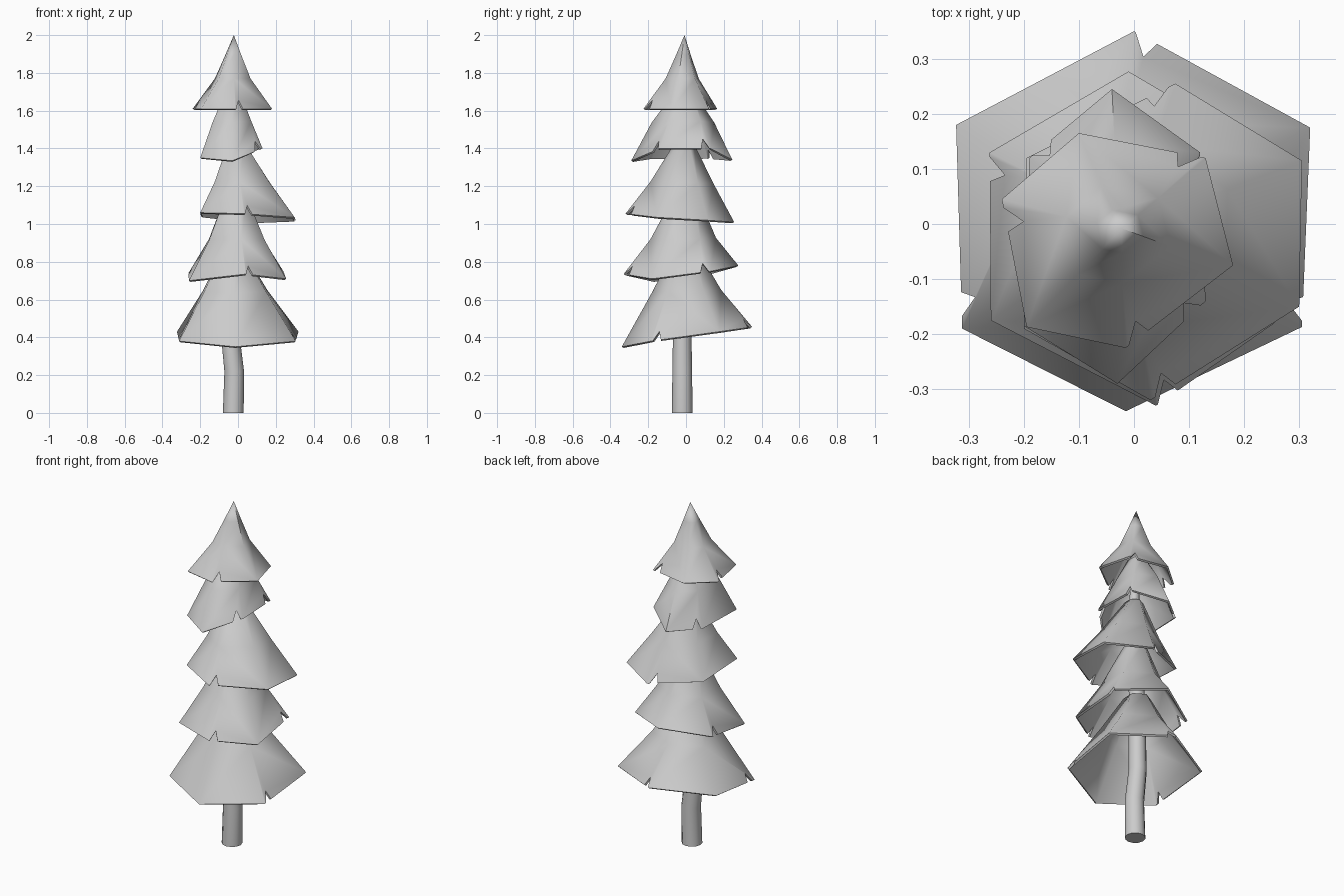
import bpy, math
from mathutils import Vector

if "Cube" in bpy.data.objects:
    bpy.data.objects.remove(bpy.data.objects["Cube"])


def make_object(name, verts, faces, thickness=0.0, angle=62):
    mesh = bpy.data.meshes.new(name)
    mesh.from_pydata([tuple(v) for v in verts], [], faces)
    obj = bpy.data.objects.new(name, mesh)
    bpy.context.collection.objects.link(obj)
    bpy.ops.object.select_all(action='DESELECT')
    obj.select_set(True)
    bpy.context.view_layer.objects.active = obj
    if thickness:
        mod = obj.modifiers.new("shell", 'SOLIDIFY')
        mod.thickness = thickness
        mod.offset = -1
        bpy.ops.object.modifier_apply(modifier=mod.name)
    bpy.ops.object.shade_smooth_by_angle(angle=math.radians(angle))
    return obj


# One hexagonal skirt: uneven rim, notches, bulging waist ring(s), narrow top
def skirt(name, rim, notches, waists, top, top_r):
    rim = [Vector(p) for p in rim]
    centre = sum(rim, Vector()) / 6
    top = Vector(top)
    z_mean = centre.z
    verts = list(rim)
    for scale, z in waists:
        f = (z - z_mean) / (top.z - z_mean)
        mid = centre.lerp(top, f)
        for p in rim:
            d = p - centre
            verts.append(Vector((mid.x + d.x * scale, mid.y + d.y * scale,
                                 z + d.z * 0.3 * (1 - f))))
    last = len(verts)
    if top_r:
        for p in rim:
            d = p - centre
            d.z = 0
            verts.append(top + d.normalized() * top_r)
    else:
        verts.append(top)
    faces = []
    for i in range(6):
        j = (i + 1) % 6
        # Lower panel, with triangular cuts in its rim
        panel = [6 + j, 6 + i, i]
        a, b = verts[i], verts[j]
        length = (b - a).length
        for e, t in notches:
            if e == i:
                w = 0.022 / length
                up = verts[6 + i].lerp(verts[6 + j], t)
                base = a.lerp(b, t)
                tip = base + (up - base).normalized() * 0.055
                n = len(verts)
                verts += [a.lerp(b, t - w), tip, a.lerp(b, t + w)]
                panel += [n, n + 1, n + 2]
        faces.append(panel + [j])
        # Upper panels
        for k in range(1, len(waists)):
            lo, hi = 6 * k, 6 * k + 6
            faces.append([lo + i, lo + j, hi + j, hi + i])
        lo = 6 * len(waists)
        if top_r:
            faces.append([lo + i, lo + j, last + j, last + i])
        else:
            faces.append([lo + i, lo + j, last])
    if top_r:
        faces.append([last + i for i in range(6)])
    make_object(name, verts, faces, 0.012)


# Rim corners run from the front counter-clockwise
skirt("branches_bottom",
      [(-0.015, -0.34, 0.35), (0.305, -0.187, 0.38), (0.32, 0.175, 0.43),
       (0.0, 0.35, 0.455), (-0.323, 0.18, 0.43), (-0.312, -0.19, 0.38)],
      [(1, 0.09), (2, 0.93), (4, 0.88)], [(0.53, 0.645)], (-0.025, 0, 0.84), 0.075)
skirt("branches_low",
      [(0.04, -0.33, 0.735), (0.255, -0.18, 0.71), (0.24, 0.13, 0.75),
       (-0.01, 0.277, 0.78), (-0.262, 0.13, 0.74), (-0.26, -0.175, 0.70)],
      [(0, 0.1), (1, 0.9), (4, 0.1)], [(0.57, 0.92)], (-0.01, 0, 1.15), 0.065)
skirt("branches_middle",
      [(0.03, -0.32, 1.055), (0.3, -0.15, 1.035), (0.305, 0.115, 1.02),
       (0.075, 0.255, 1.01), (-0.195, 0.12, 1.04), (-0.2, -0.19, 1.06)],
      [(0, 0.1), (3, 0.12)], [(0.58, 1.22)], (-0.01, -0.01, 1.43), 0.05)
skirt("branches_high",
      [(-0.03, -0.29, 1.335), (0.13, -0.14, 1.40), (0.12, 0.13, 1.40),
       (-0.04, 0.245, 1.34), (-0.19, 0.12, 1.35), (-0.2, -0.185, 1.35)],
      [(0, 0.85), (1, 0.9), (3, 0.85)], [(0.62, 1.54)], (-0.03, -0.01, 1.7), 0.05)
skirt("branches_tip",
      [(-0.015, -0.225, 1.61), (0.18, -0.075, 1.61), (0.13, 0.12, 1.61),
       (-0.1, 0.165, 1.61), (-0.24, 0.045, 1.61), (-0.195, -0.187, 1.61)],
      [(0, 0.12), (2, 0.13), (4, 0.16)], [(0.45, 1.77), (0.2, 1.895)],
      (-0.022, -0.008, 2.0), 0)

# Bent, tapering trunk
path = [(-0.025, -0.02, 0, 0.055), (-0.02, -0.02, 0.22, 0.052),
        (-0.042, -0.02, 0.42, 0.049), (-0.025, -0.005, 0.85, 0.044),
        (-0.005, -0.01, 1.3, 0.032), (-0.02, -0.01, 1.66, 0.02)]
N = 12
verts, faces = [], []
for x, y, z, r in path:
    for k in range(N):
        a = 2 * math.pi * k / N
        verts.append((x + r * math.cos(a), y + r * math.sin(a), z))
for s in range(len(path) - 1):
    for k in range(N):
        m = (k + 1) % N
        faces.append([s * N + k, s * N + m, s * N + N + m, s * N + N + k])
faces.append(list(range(N))[::-1])
faces.append([len(verts) - N + k for k in range(N)])
make_object("trunk", verts, faces, 0, 40)
